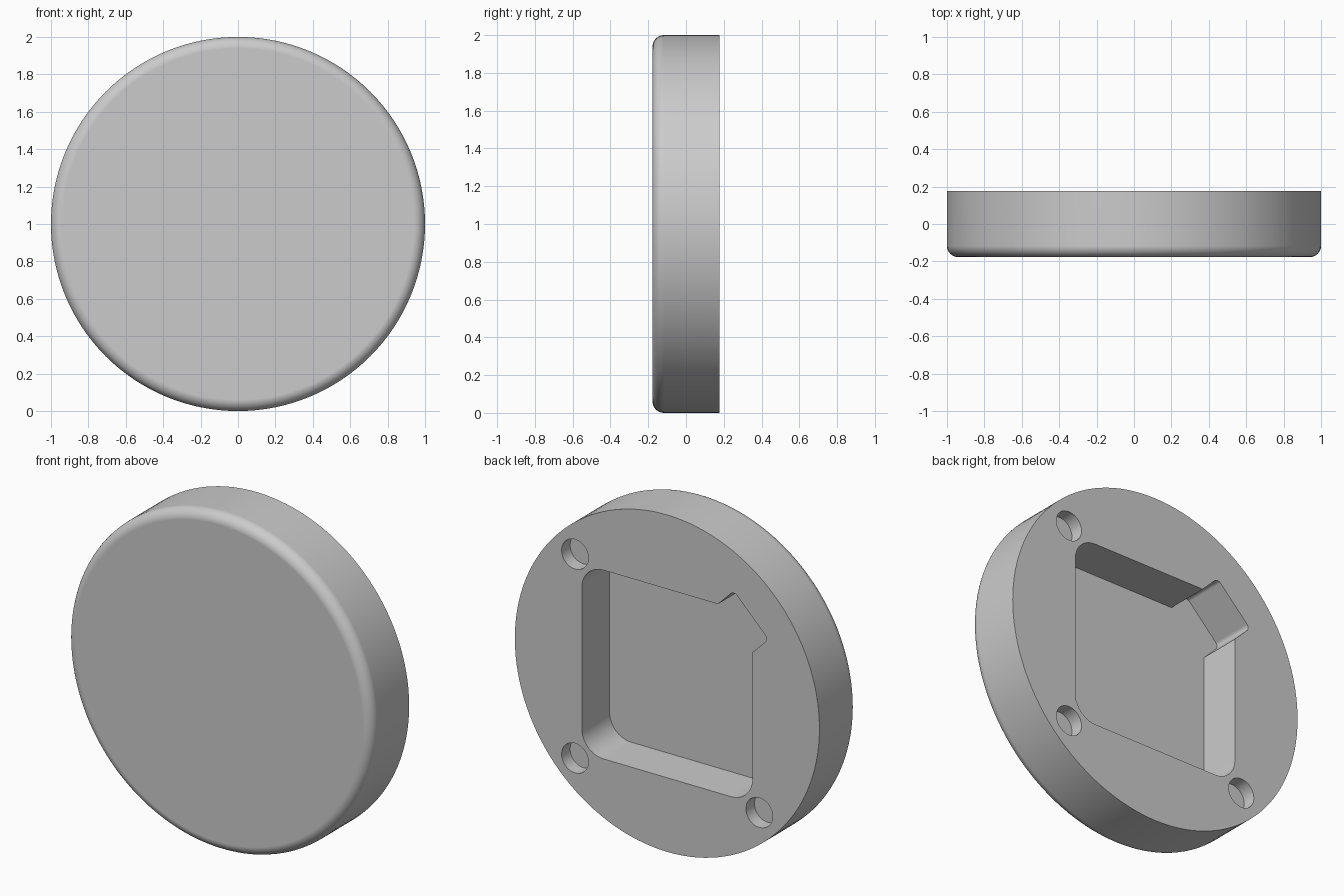
import bpy, bmesh, math
from mathutils import Vector

cube = bpy.data.objects.get("Cube")
if cube:
    bpy.data.objects.remove(cube, do_unlink=True)

HALF = 0.177          # half the disc thickness
POCKET_DEPTH = 0.26
HOLE_DEPTH = 0.08
CENTRE_Z = 1.0

grey = bpy.data.materials.new("plain_grey")
grey.use_nodes = True
colour = (0.6, 0.6, 0.6, 1)
grey.diffuse_color = colour
grey.node_tree.nodes["Principled BSDF"].inputs["Base Color"].default_value = colour


def make_object(name, bm):
    bmesh.ops.recalc_face_normals(bm, faces=bm.faces)
    mesh = bpy.data.meshes.new(name)
    bm.to_mesh(mesh)
    bm.free()
    mesh.materials.append(grey)
    obj = bpy.data.objects.new(name, mesh)
    bpy.context.collection.objects.link(obj)
    return obj


def fillet(prev, corner, after, radius, steps=10):
    """Points of a tangent arc that rounds one outline corner."""
    if radius == 0:
        return [corner]
    a, b = (prev - corner).normalized(), (after - corner).normalized()
    half = a.angle(b) / 2
    centre = corner + (a + b).normalized() * radius / math.sin(half)
    start = corner + a * radius / math.tan(half) - centre
    end = corner + b * radius / math.tan(half) - centre
    # Blend the two spokes and push each blend back out to the radius
    sweep = math.pi - 2 * half
    arc = []
    for i in range(steps + 1):
        t = sweep * i / steps
        spoke = start * math.sin(sweep - t) + end * math.sin(t)
        arc.append(centre + spoke.normalized() * radius)
    return arc


def cutter(name, outline, depth):
    """Prism reaching into the back face by the given depth."""
    bm = bmesh.new()
    rings = [[bm.verts.new((p.x, y, p.y + CENTRE_Z)) for p in outline]
             for y in (HALF - depth, HALF + 0.1)]
    for ring in rings:
        bm.faces.new(ring)
    low, high = rings
    for i in range(len(outline)):
        bm.faces.new((low[i - 1], low[i], high[i], high[i - 1]))
    obj = make_object(name, bm)
    obj.hide_render = True
    return obj


# Round body: lathed profile with a rounded front rim
ROUND = 0.06
profile = [(0, HALF), (1, HALF)]
for i in range(9):
    t = math.radians(90 * i / 8)
    profile.append((1 - ROUND + ROUND * math.cos(t), -HALF + ROUND - ROUND * math.sin(t)))
profile.append((0, -HALF))
bm = bmesh.new()
verts = [bm.verts.new((r, y, CENTRE_Z)) for r, y in profile]
edges = [bm.edges.new(pair) for pair in zip(verts, verts[1:])]
bmesh.ops.spin(bm, geom=verts + edges, cent=(0, 0, CENTRE_Z), axis=(0, 1, 0),
               angle=math.tau, steps=128, use_duplicate=False)
bmesh.ops.remove_doubles(bm, verts=bm.verts, dist=1e-4)
bmesh.ops.dissolve_limit(bm, angle_limit=0.001, verts=bm.verts, edges=bm.edges)
body = make_object("round_body", bm)

# Square pocket with a diagonal notch in one corner
S, REACH, WIDE = 0.56, 0.78, 0.16
diag = math.sqrt(2)
inner, near, far = S - WIDE * diag, (REACH - WIDE) / diag, (REACH + WIDE) / diag
corners = [((S, S), 0.14), ((S, -S), 0.14), ((-S, -S), 0.14), ((-S, inner), 0),
           ((-far, near), 0.03), ((-near, far), 0.03), ((-inner, S), 0)]
points = [Vector(p) for p, _ in corners]
outline = []
for i, (_, radius) in enumerate(corners):
    outline += fillet(points[i - 1], points[i], points[(i + 1) % len(points)], radius)
cutters = [cutter("pocket_cutter", outline, POCKET_DEPTH)]

# Three round holes beside the plain pocket corners
HOLE = 0.605
for sx, sz in ((1, 1), (1, -1), (-1, -1)):
    ring = [Vector((sx * HOLE + 0.088 * math.cos(math.tau * i / 40),
                    sz * HOLE + 0.088 * math.sin(math.tau * i / 40))) for i in range(40)]
    cutters.append(cutter("hole_cutter", ring, HOLE_DEPTH))

bpy.ops.object.select_all(action='DESELECT')
body.select_set(True)
bpy.context.view_layer.objects.active = body
for tool in cutters:
    cut = body.modifiers.new("cut", 'BOOLEAN')
    cut.operation = 'DIFFERENCE'
    cut.solver = 'EXACT'
    cut.object = tool
    bpy.ops.object.modifier_apply(modifier=cut.name)
    bpy.data.objects.remove(tool, do_unlink=True)

# Smooth rim and walls, with the large faces kept flat
bpy.ops.object.shade_smooth_by_angle(angle=math.radians(30))
flat = body.modifiers.new("flat_faces", 'WEIGHTED_NORMAL')
flat.keep_sharp = True
